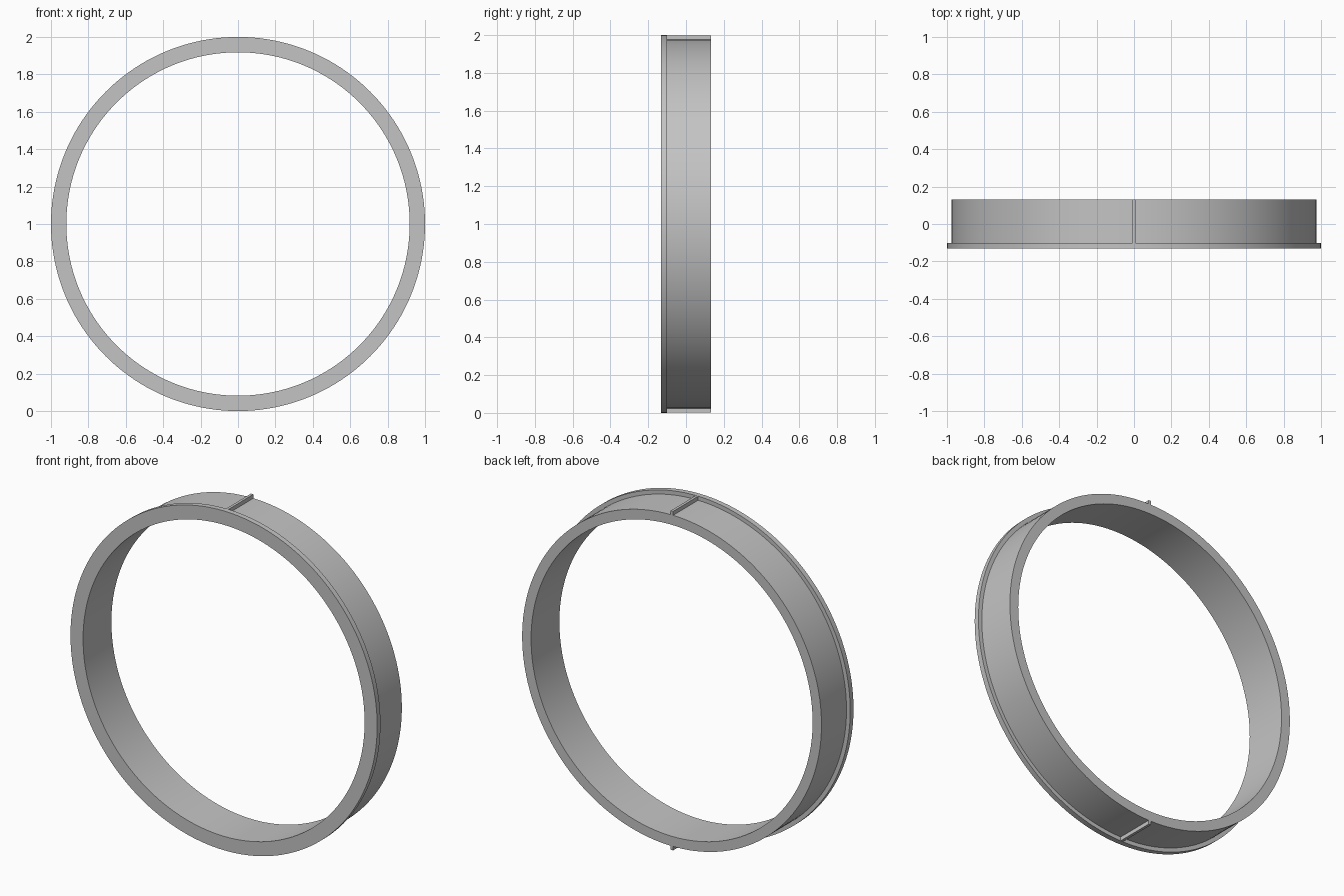
import bpy, bmesh, math

if "Cube" in bpy.data.objects:
    bpy.data.objects.remove(bpy.data.objects["Cube"])

grey = bpy.data.materials.new("light grey")
grey.diffuse_color = (0.55, 0.55, 0.55, 1)
grey.use_nodes = True
grey.node_tree.nodes["Principled BSDF"].inputs["Base Color"].default_value = grey.diffuse_color

SEGMENTS = 160
FRONT, STEP, BACK = -0.132, -0.101, 0.132
INNER, BODY, FLANGE = 0.918, 0.976, 1.0


def finish(name, bm):
    bmesh.ops.recalc_face_normals(bm, faces=bm.faces)
    mesh = bpy.data.meshes.new(name)
    bm.to_mesh(mesh)
    bm.free()
    mesh.materials.append(grey)
    obj = bpy.data.objects.new(name, mesh)
    bpy.context.collection.objects.link(obj)
    return obj


# Flanged ring: L-shaped section (radius, y) swept about the y axis
section = [(INNER, FRONT), (FLANGE, FRONT), (FLANGE, STEP),
           (BODY, STEP), (BODY, BACK), (INNER, BACK)]
bm = bmesh.new()
loops = []
for i in range(SEGMENTS):
    a = 2 * math.pi * i / SEGMENTS
    loops.append([bm.verts.new((r * math.sin(a), y, 1 + r * math.cos(a)))
                  for r, y in section])
for i in range(SEGMENTS):
    p, q = loops[i], loops[(i + 1) % SEGMENTS]
    for j in range(len(section)):
        k = (j + 1) % len(section)
        bm.faces.new((p[j], p[k], q[k], q[j]))
ring = finish("flanged_ring", bm)
bpy.context.view_layer.objects.active = ring
ring.select_set(True)
bpy.ops.object.shade_smooth_by_angle(angle=math.radians(30))

# Locating ribs across the body at the top and bottom
for name, side in (("top_rib", 1), ("bottom_rib", -1)):
    bm = bmesh.new()
    bmesh.ops.create_cube(bm, size=1)
    low, high = BODY - 0.01, 0.999
    for v in bm.verts:
        v.co = (v.co.x * 0.016,
                BACK if v.co.y > 0 else STEP - 0.005,
                1 + side * (high if v.co.z > 0 else low))
    finish(name, bm)
